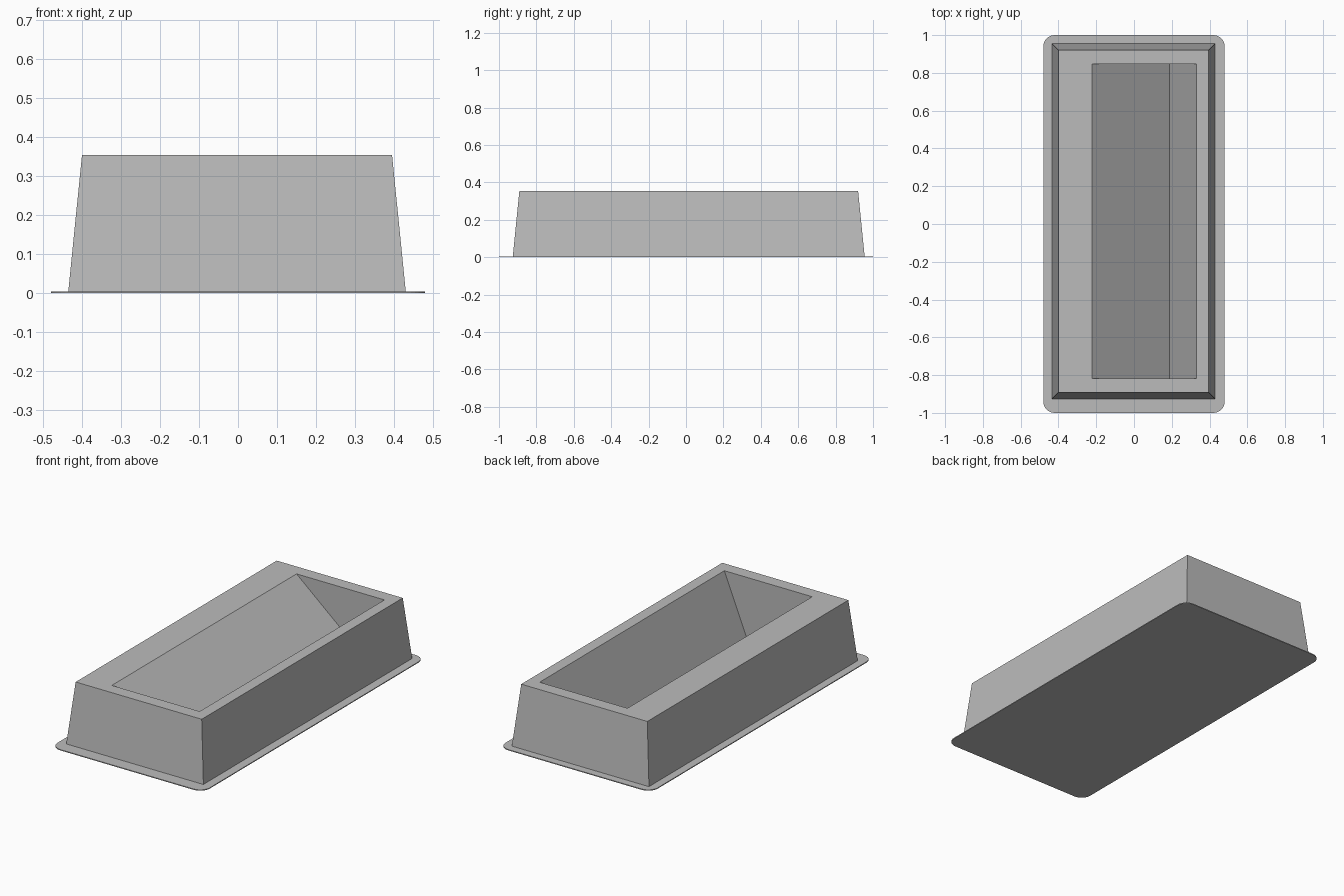
import bpy
import bmesh
import math

cube = bpy.data.objects.get("Cube")
if cube:
    bpy.data.objects.remove(cube, do_unlink=True)

BASE_TOP = 0.005
TOP = 0.354

grey = bpy.data.materials.new("plain grey")
grey.use_nodes = True
colour = (0.5, 0.5, 0.5, 1.0)
grey.diffuse_color = colour
grey.node_tree.nodes["Principled BSDF"].inputs["Base Color"].default_value = colour


def finish(bm, name):
    bmesh.ops.recalc_face_normals(bm, faces=bm.faces)
    mesh = bpy.data.meshes.new(name)
    bm.to_mesh(mesh)
    bm.free()
    mesh.materials.append(grey)
    obj = bpy.data.objects.new(name, mesh)
    bpy.context.collection.objects.link(obj)
    return obj


def ring(bm, x0, x1, y0, y1, z):
    corners = ((x0, y0), (x1, y0), (x1, y1), (x0, y1))
    return [bm.verts.new((x, y, z)) for x, y in corners]


def bridge(bm, lower, upper):
    for i in range(4):
        j = (i + 1) % 4
        bm.faces.new((lower[i], lower[j], upper[j], upper[i]))


# Thin base plate with rounded corners
bm = bmesh.new()
radius, steps = 0.06, 8
outline = []
for k, (sx, sy) in enumerate(((1, 1), (-1, 1), (-1, -1), (1, -1))):
    for s in range(steps + 1):
        a = (k + s / steps) * math.pi / 2
        outline.append(bm.verts.new((sx * (0.48 - radius) + radius * math.cos(a),
                                     sy * (1 - radius) + radius * math.sin(a), 0)))
bottom = bm.faces.new(outline)
side = bmesh.ops.extrude_face_region(bm, geom=[bottom], use_keep_orig=True)
lifted = [v for v in side["geom"] if isinstance(v, bmesh.types.BMVert)]
bmesh.ops.translate(bm, verts=lifted, vec=(0, 0, BASE_TOP))
finish(bm, "base_plate")

# Tapered block with an off-centre V-shaped trough
bm = bmesh.new()
foot = ring(bm, -0.435, 0.43, -0.926, 0.955, BASE_TOP)
rim = ring(bm, -0.4, 0.395, -0.891, 0.92, TOP)
mouth = ring(bm, -0.223, 0.331, -0.818, 0.846, TOP)
bridge(bm, foot, rim)
bridge(bm, rim, mouth)
bm.faces.new(foot)

# Trough slopes and upright triangular ends, meeting at the crease
front = bm.verts.new((0.189, -0.818, BASE_TOP + 0.001))
back = bm.verts.new((0.189, 0.846, BASE_TOP + 0.001))
bm.faces.new((mouth[0], mouth[3], back, front))
bm.faces.new((mouth[1], mouth[2], back, front))
bm.faces.new((mouth[0], mouth[1], front))
bm.faces.new((mouth[3], mouth[2], back))
finish(bm, "trough_block")
